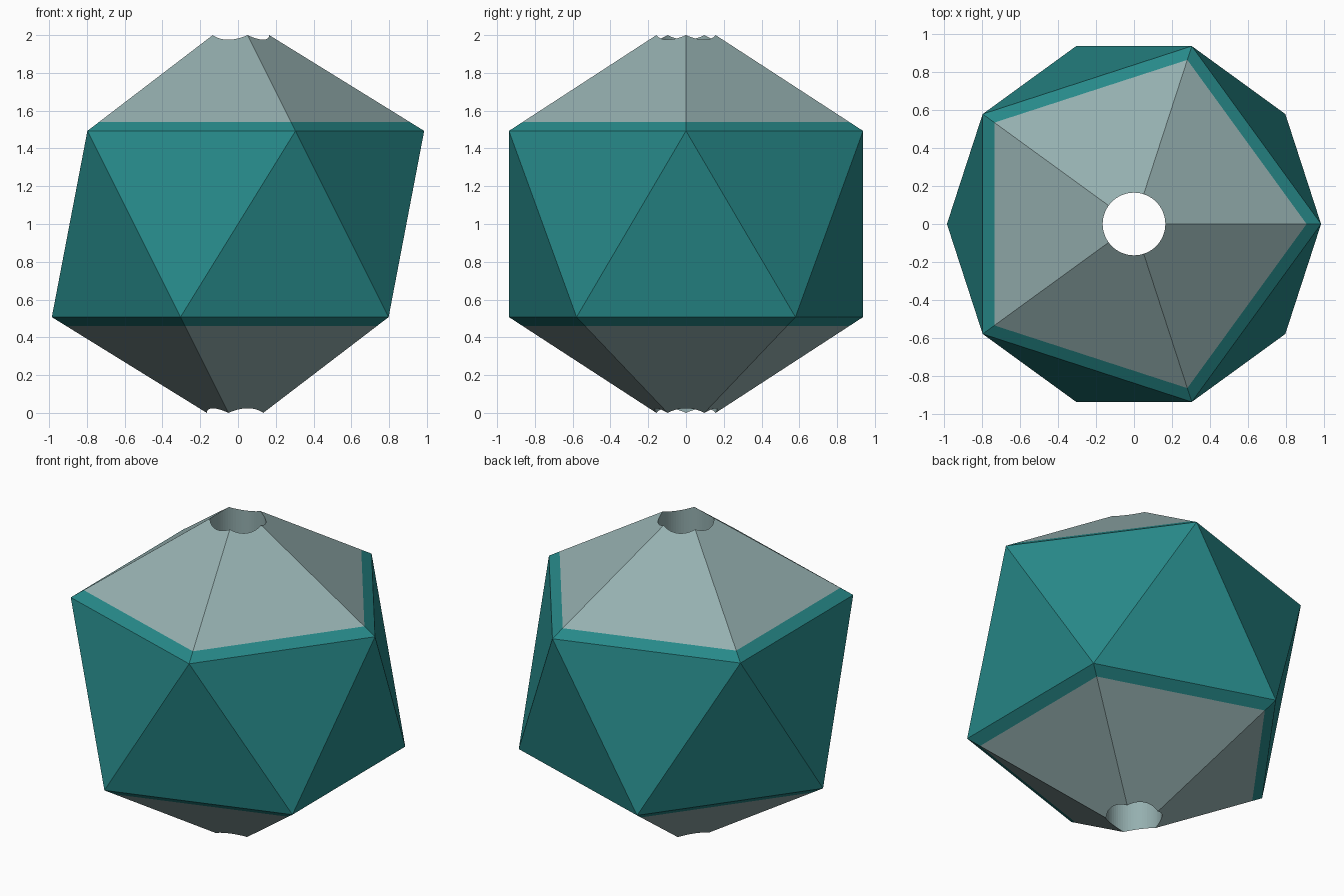
import bpy
import bmesh
from mathutils import Vector

RADIUS = 1.102        # centre to corner of the twenty-sided solid
BORE = 0.165          # radius of the vertical hole
BAND = 0.54           # half height of the teal band
CENTRE = Vector((0, 0, 1))

cube = bpy.data.objects.get("Cube")
if cube:
    bpy.data.objects.remove(cube, do_unlink=True)


def make_material(name, colour):
    mat = bpy.data.materials.new(name)
    mat.use_nodes = True
    mat.diffuse_color = colour
    mat.node_tree.nodes["Principled BSDF"].inputs["Base Color"].default_value = colour
    return mat


materials = [
    make_material("pale_grey", (0.30, 0.43, 0.43, 1)),
    make_material("teal", (0.02, 0.25, 0.25, 1)),
]


def make_object(name, bm):
    mesh = bpy.data.meshes.new(name)
    bm.to_mesh(mesh)
    bm.free()
    for mat in materials:
        mesh.materials.append(mat)
    obj = bpy.data.objects.new(name, mesh)
    obj.location = CENTRE
    bpy.context.collection.objects.link(obj)
    return obj


# Twenty-sided bead, cut at the two colour boundaries
bm = bmesh.new()
bmesh.ops.create_icosphere(bm, subdivisions=1, radius=RADIUS)
for z in (-BAND, BAND):
    bmesh.ops.bisect_plane(bm, geom=bm.verts[:] + bm.edges[:] + bm.faces[:],
                           plane_co=(0, 0, z), plane_no=(0, 0, 1))
for face in bm.faces:
    face.material_index = int(abs(face.calc_center_median().z) < BAND)
bead = make_object("bead", bm)

# Round hole from pole to pole
bm = bmesh.new()
bmesh.ops.create_cone(bm, cap_ends=True, segments=64, radius1=BORE,
                      radius2=BORE, depth=3)
cutter = make_object("bore_cutter", bm)
cutter.hide_render = True

cut = bead.modifiers.new("bore", "BOOLEAN")
cut.operation = "DIFFERENCE"
cut.solver = "EXACT"
cut.object = cutter
bpy.context.view_layer.objects.active = bead
bpy.ops.object.modifier_apply(modifier=cut.name)
bpy.data.objects.remove(cutter, do_unlink=True)
